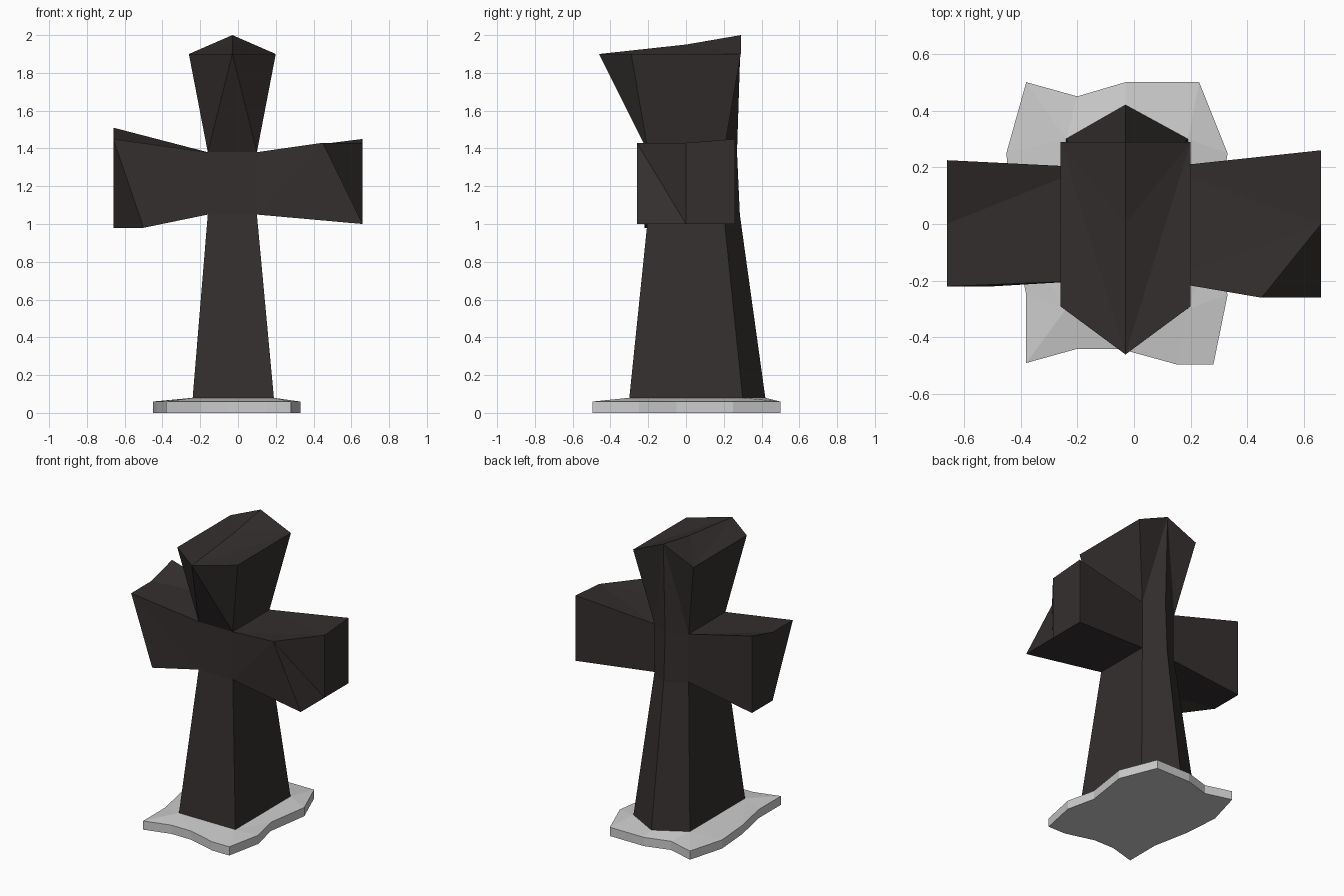
import bpy, bmesh
from mathutils import Vector

if "Cube" in bpy.data.objects:
    bpy.data.objects.remove(bpy.data.objects["Cube"])

def finish(name, bm, color=None):
    bmesh.ops.recalc_face_normals(bm, faces=bm.faces[:])
    mesh = bpy.data.meshes.new(name)
    bm.to_mesh(mesh)
    bm.free()
    obj = bpy.data.objects.new(name, mesh)
    bpy.context.collection.objects.link(obj)
    if color:
        mat = bpy.data.materials.new(name + "_material")
        mat.diffuse_color = color
        mat.use_nodes = True
        mat.node_tree.nodes["Principled BSDF"].inputs["Base Color"].default_value = mat.diffuse_color
        mesh.materials.append(mat)

def section(x0, x1, y, ridge_y, z):
    """Five-sided post section: front left, front right, back right, ridge, back left."""
    return [(x0, -y, z), (x1, -y, z), (x1, y, z), (-0.03, ridge_y, z), (x0, y, z)]

foot = section(-0.24, 0.19, 0.30, 0.42, 0.08)

# Rough stone slab, sloping up to the foot of the cross
outline = [(-0.38, -0.49), (-0.20, -0.44), (-0.05, -0.44), (0.15, -0.495), (0.28, -0.495),
           (0.33, -0.25), (0.285, -0.05), (0.33, 0.25), (0.23, 0.50), (-0.03, 0.50),
           (-0.20, 0.45), (-0.38, 0.50), (-0.45, 0.25), (-0.43, 0.0), (-0.38, -0.25)]
bm = bmesh.new()
low = [bm.verts.new((x, y, 0)) for x, y in outline]
rim = [bm.verts.new((x, y, 0.06)) for x, y in outline]
corners = [bm.verts.new(p) for p in foot]
near = [min(corners, key=lambda c: (c.co.xy - Vector(p)).length) for p in outline]
bm.faces.new(low[::-1])
bm.faces.new(corners)
for i in range(len(outline)):
    j = (i + 1) % len(outline)
    bm.faces.new((low[i], low[j], rim[j], rim[i]))
    ring = [rim[i], rim[j], near[j]]
    if near[i] != near[j]:
        ring.append(near[i])
    bm.faces.new(ring)
finish("stone_slab", bm)

# Cross: tapered post, waist at the crossing, flared arms and head
bm = bmesh.new()
ring = lambda pts: [bm.verts.new(p) for p in pts]
face = lambda *v: bm.faces.new(v)
a = ring(foot)
b = ring(section(-0.16, 0.10, 0.20, 0.285, 1.05))
c = ring(section(-0.16, 0.10, 0.20, 0.27, 1.38))
d = ring(section(-0.26, 0.20, 0.29, 0.29, 1.90))
d[3].co.z = 2.0
tip, crown = ring([(-0.03, -0.46, 1.90), (-0.03, 0, 1.95)])
for i in range(5):
    j = (i + 1) % 5
    face(a[i], a[j], b[j], b[i])
    if i not in (1, 4):               # the arms leave through these sides
        face(b[i], b[j], c[j], c[i])
    if i in (1, 4):
        face(c[i], c[j], d[j], d[i])
for k in (2, 4):                      # back of the head, fanned from the ridge
    face(c[k], c[3], d[3])
    face(c[k], d[3], d[k])
face(c[0], c[1], tip)
for front, back in ((0, 4), (1, 2)):  # front flanks and sloping crown
    face(c[front], tip, d[front])
    face(d[back], d[front], tip)
    face(d[back], tip, crown)
    face(d[back], crown, d[3])

# Arms: end points are front, middle, back along the top, then along the bottom
def arm(front, back, top, bottom):
    tf, tm, tb = ring(top)
    bf, bmid, bb = ring(bottom)
    for lvl, (f, m, r) in ((c, (tf, tm, tb)), (b, (bf, bmid, bb))):
        face(lvl[front], lvl[back], m)
        face(lvl[front], m, f)
        face(lvl[back], r, m)
    face(b[front], bf, tf)
    face(b[front], tf, c[front])
    face(b[back], bb, tb, c[back])
    face(tm, tb, bb, bmid)
    if front == 1:
        face(tf, tm, bmid)
        face(tf, bmid, bf)
    else:
        face(tf, tm, bmid)
        face(tf, bmid, bf)

arm(1, 2, [(0.45, -0.26, 1.43), (0.66, 0, 1.43), (0.66, 0.26, 1.45)],
    [(0.66, -0.26, 1.0), (0.66, 0, 1.0), (0.66, 0.26, 1.0)])
arm(0, 4, [(-0.66, -0.22, 1.45), (-0.66, 0, 1.45), (-0.66, 0.225, 1.51)],
    [(-0.50, -0.22, 0.98), (-0.66, 0, 0.98), (-0.66, 0.225, 0.98)])
finish("stone_cross", bm, (0.035, 0.028, 0.028, 1))
